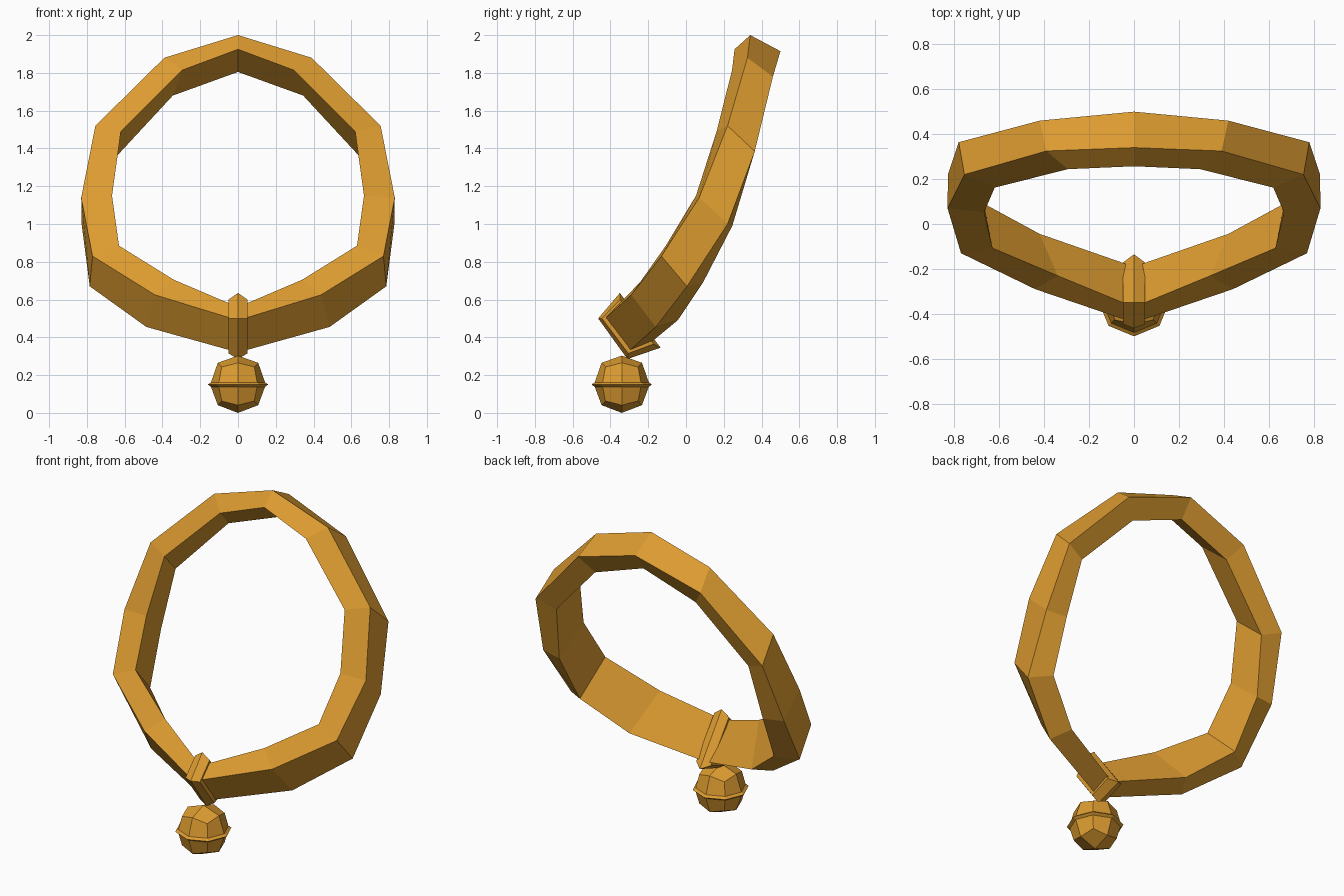
import bpy
import bmesh
from math import cos, sin, pi
from mathutils import Vector

default = bpy.data.objects.get("Cube")
if default:
    bpy.data.objects.remove(default, do_unlink=True)

# Single warm gold colour
gold = bpy.data.materials.new("warm_gold")
gold.use_nodes = True
gold.diffuse_color = (0.72, 0.33, 0.03, 1)
gold.node_tree.nodes["Principled BSDF"].inputs["Base Color"].default_value = gold.diffuse_color


def finish(name, bm):
    """Turn a bmesh into a flat shaded gold object."""
    bmesh.ops.recalc_face_normals(bm, faces=bm.faces)
    mesh = bpy.data.meshes.new(name)
    bm.to_mesh(mesh)
    bm.free()
    mesh.materials.append(gold)
    obj = bpy.data.objects.new(name, mesh)
    bpy.context.scene.collection.objects.link(obj)
    return obj


def bridge(bm, rings):
    """Join successive closed rings of points with quads."""
    loops = [[bm.verts.new(point) for point in ring] for ring in rings]
    count = len(loops[0])
    for lower, upper in zip(loops, loops[1:]):
        for i in range(count):
            j = (i + 1) % count
            bm.faces.new((lower[i], lower[j], upper[j], upper[i]))
    return loops


# Band: one half, from top to bottom, as four long edges
front_outer = [(0, .34, 2), (.39, .325, 1.88), (.755, .22, 1.52), (.83, .07, 1.14),
               (.77, -.13, .83), (.44, -.29, .625), (0, -.44, .49)]
back_outer = [(0, .5, 1.915), (.42, .46, 1.78), (.78, .364, 1.385), (.828, .22, 1),
              (.785, .005, .67), (.485, -.16, .455), (0, -.31, .32)]
back_inner = [(0, .42, 1.805), (.345, .4, 1.68), (.66, .33, 1.34), (.7, .245, .99),
              (.667, .09, .69), (.42, -.044, .49), (0, -.19, .37)]
front_inner = [(0, .257, 1.925), (.295, .244, 1.815), (.62, .162, 1.49), (.667, .053, 1.15),
               (.63, -.107, .885), (.34, -.23, .705), (0, -.37, .56)]
bm = bmesh.new()
bridge(bm, zip(front_outer, back_outer, back_inner, front_inner))
band = finish("collar_band", bm)
mirror = band.modifiers.new("Mirror", 'MIRROR')
mirror.use_clip = True

# Clasp: ridged block wrapped round the lowest point of the band
ridge = [(-.465, .5), (-.35, .635), (-.135, .345), (-.31, .285)]
side = [(-.445, .5), (-.35, .6), (-.172, .365), (-.305, .315)]
bm = bmesh.new()
loops = bridge(bm, [[(x, y, z) for y, z in outline]
                    for x, outline in ((-.05, side), (0, ridge), (.05, side))])
bm.faces.new(loops[0])
bm.faces.new(loops[-1])
finish("clasp", bm)

# Bell: faceted ball with a pointed rim, capped by four quads at each pole
centre = Vector((0, -.34, .153))


def bell_ring(axis_radius, axis_z, corner_radius, corner_z):
    points = []
    for i in range(8):
        radius, z = (corner_radius, corner_z) if i % 2 else (axis_radius, axis_z)
        angle = i * pi / 4
        points.append(centre + Vector((radius * cos(angle), radius * sin(angle), z)))
    return points


bm = bmesh.new()
loops = bridge(bm, [bell_ring(.107, -.112, .122, -.09),
                    bell_ring(.143, -.015, .143, -.015),
                    bell_ring(.16, -.003, .16, -.003),
                    bell_ring(.143, .009, .143, .009),
                    bell_ring(.107, .112, .122, .09)])
for loop, height in ((loops[0], -.153), (loops[-1], .15)):
    pole = bm.verts.new(centre + Vector((0, 0, height)))
    for i in range(0, 8, 2):
        bm.faces.new((pole, loop[i], loop[i + 1], loop[(i + 2) % 8]))
finish("bell", bm)
